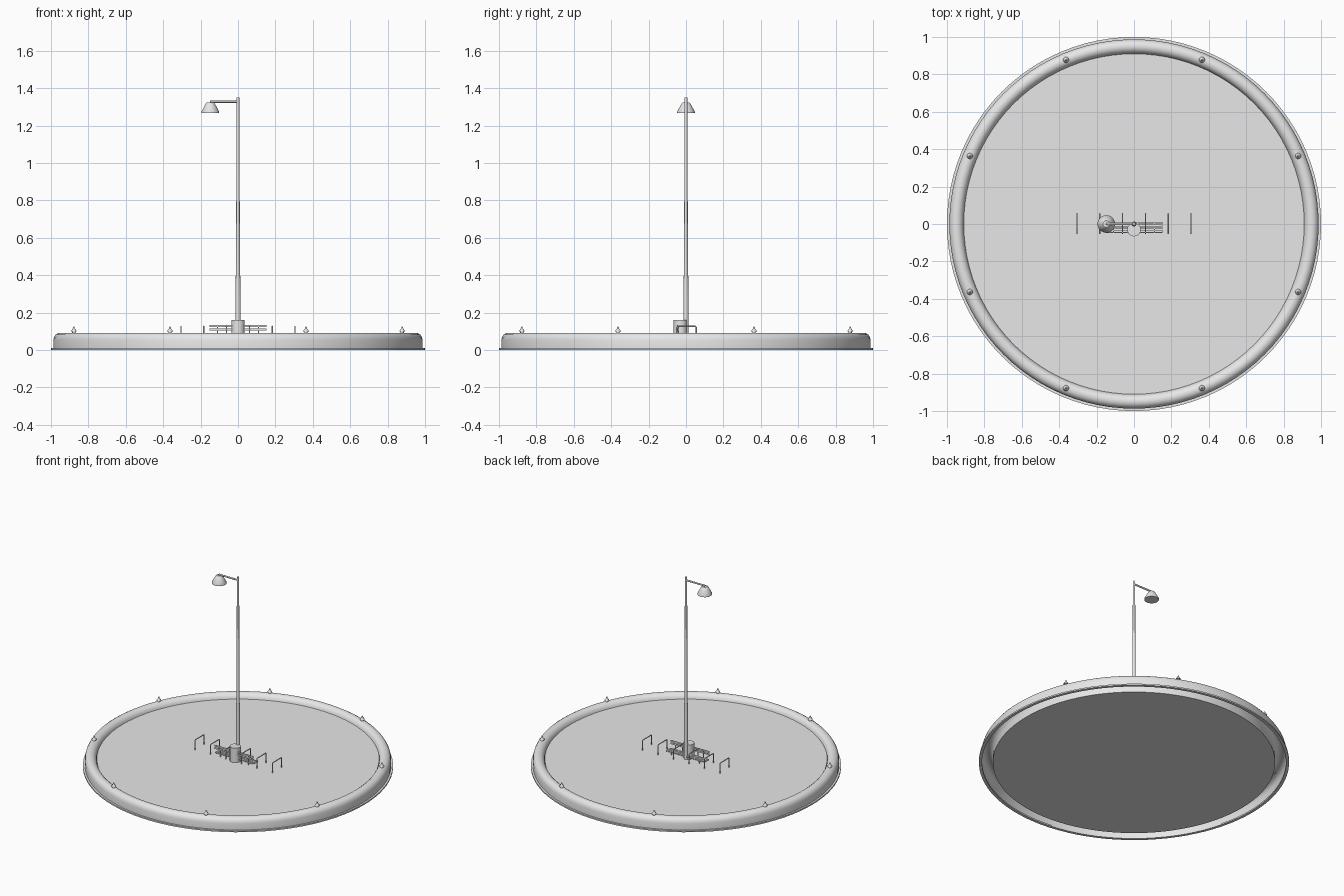
import bpy, bmesh, math
from mathutils import Vector

cube = bpy.data.objects.get("Cube")
if cube:
    bpy.data.objects.remove(cube, do_unlink=True)

GREY = (0.8, 0.8, 0.8, 1)
grey = bpy.data.materials.new("light_grey")
grey.use_nodes = True
grey.diffuse_color = GREY
grey.node_tree.nodes["Principled BSDF"].inputs["Base Color"].default_value = GREY


def finish(name, bm, smooth=True):
    mesh = bpy.data.meshes.new(name)
    bm.to_mesh(mesh)
    bm.free()
    mesh.materials.append(grey)
    obj = bpy.data.objects.new(name, mesh)
    bpy.context.collection.objects.link(obj)
    if smooth:
        bpy.ops.object.select_all(action="DESELECT")
        obj.select_set(True)
        bpy.context.view_layer.objects.active = obj
        bpy.ops.object.shade_smooth_by_angle(angle=math.radians(40))
    return obj


def lathe(name, profile, steps=24, centre=(0, 0)):
    """Spin an (r, z) profile around a vertical axis."""
    bm = bmesh.new()
    verts = [bm.verts.new((r, 0, z)) for r, z in profile]
    edges = [bm.edges.new(pair) for pair in zip(verts, verts[1:])]
    bmesh.ops.spin(bm, geom=verts + edges, cent=(0, 0, 0), axis=(0, 0, 1),
                   angle=math.tau, steps=steps)
    bmesh.ops.remove_doubles(bm, verts=bm.verts, dist=1e-5)
    bmesh.ops.recalc_face_normals(bm, faces=bm.faces)
    bmesh.ops.translate(bm, verts=bm.verts, vec=(*centre, 0))
    return finish(name, bm)


def box(name, x, y, z):
    """Box spanning the given (min, max) ranges."""
    bm = bmesh.new()
    bmesh.ops.create_cube(bm, size=1)
    for v in bm.verts:
        v.co = Vector([a + (b - a) * (c + 0.5) for (a, b), c in zip((x, y, z), v.co)])
    return finish(name, bm, smooth=False)


def tube(name, points, radius):
    """Round bar along a path."""
    curve = bpy.data.curves.new(name, "CURVE")
    curve.dimensions = "3D"
    curve.bevel_depth = radius
    curve.bevel_resolution = 2
    curve.use_fill_caps = True
    spline = curve.splines.new("POLY")
    spline.points.add(len(points) - 1)
    for p, co in zip(spline.points, points):
        p.co = (*co, 1)
    curve.materials.append(grey)
    obj = bpy.data.objects.new(name, curve)
    bpy.context.collection.objects.link(obj)
    return obj


FLOOR = 0.057

# Round platform with a rounded rim and a thin ground lip
lathe("platform", [(0, 0), (0.91, 0), (0.91, FLOOR), (0, FLOOR)], 96)
lathe("rim", [(0.987, 0.008), (0.987, 0.055), (0.983, 0.07), (0.975, 0.082),
              (0.962, 0.09), (0.948, 0.092), (0.934, 0.089), (0.922, 0.08),
              (0.914, 0.068), (0.91, 0.05)], 96)
lathe("ground_lip", [(0.98, 0), (1, 0), (1, 0.01), (0.98, 0.01), (0.98, 0)], 96)

# Small lights around the rim
for i in range(8):
    a = math.radians(22.5 + 45 * i)
    lathe(f"rim_light_{i + 1}",
          [(0, 0.085), (0.009, 0.085), (0.009, 0.098), (0.016, 0.098),
           (0.014, 0.104), (0.005, 0.116), (0.003, 0.125), (0, 0.125)],
          12, (0.95 * math.cos(a), 0.95 * math.sin(a)))

# Street lamp
lathe("lamp_post", [(0, 0), (0.014, 0), (0.013, 0.3), (0.01, 0.6),
                    (0.0075, 1.35), (0, 1.35)], 16)
tube("lamp_arm", [(0, 0, 1.328), (-0.15, 0, 1.328)], 0.006)
lathe("lamp_shade", [(0, 1.267), (0.047, 1.267), (0.047, 1.275), (0.024, 1.318),
                     (0.018, 1.324), (0, 1.324)], 32, (-0.148, 0))

# Round bin in front of the post
lathe("bin", [(0, FLOOR - 0.01), (0.036, FLOOR - 0.01), (0.036, 0.16), (0, 0.16)],
      32, (0, -0.03))

# Row of hoop-shaped bicycle racks
for i in range(6):
    x = -0.305 + 0.122 * i
    front, back, top, c = -0.05, 0.055, 0.127, 0.006
    tube(f"bike_rack_{i + 1}",
         [(x, front, 0.002), (x, front, top - c), (x, front + c, top),
          (x, back - c, top), (x, back, top - c), (x, back, 0.002)], 0.0035)

# Slatted bench: seat, back rest and supports
for i in range(4):
    y = -0.042 + 0.014 * i
    box(f"seat_slat_{i + 1}", (-0.152, 0.152), (y, y + 0.01), (0.074, 0.079))
for i, z in enumerate((0.105, 0.122)):
    box(f"back_slat_{i + 1}", (-0.152, 0.152), (-0.047, -0.043), (z, z + 0.011))
for side, s in (("left", 1), ("right", -1)):
    x = (s * 0.11 - 0.003, s * 0.11 + 0.003)
    box(f"bench_upright_{side}", x, (-0.043, -0.038), (0.002, 0.131))
    box(f"bench_leg_{side}", x, (0.003, 0.008), (0.002, 0.076))
    box(f"bench_bearer_{side}", x, (-0.043, 0.01), (0.068, 0.074))
